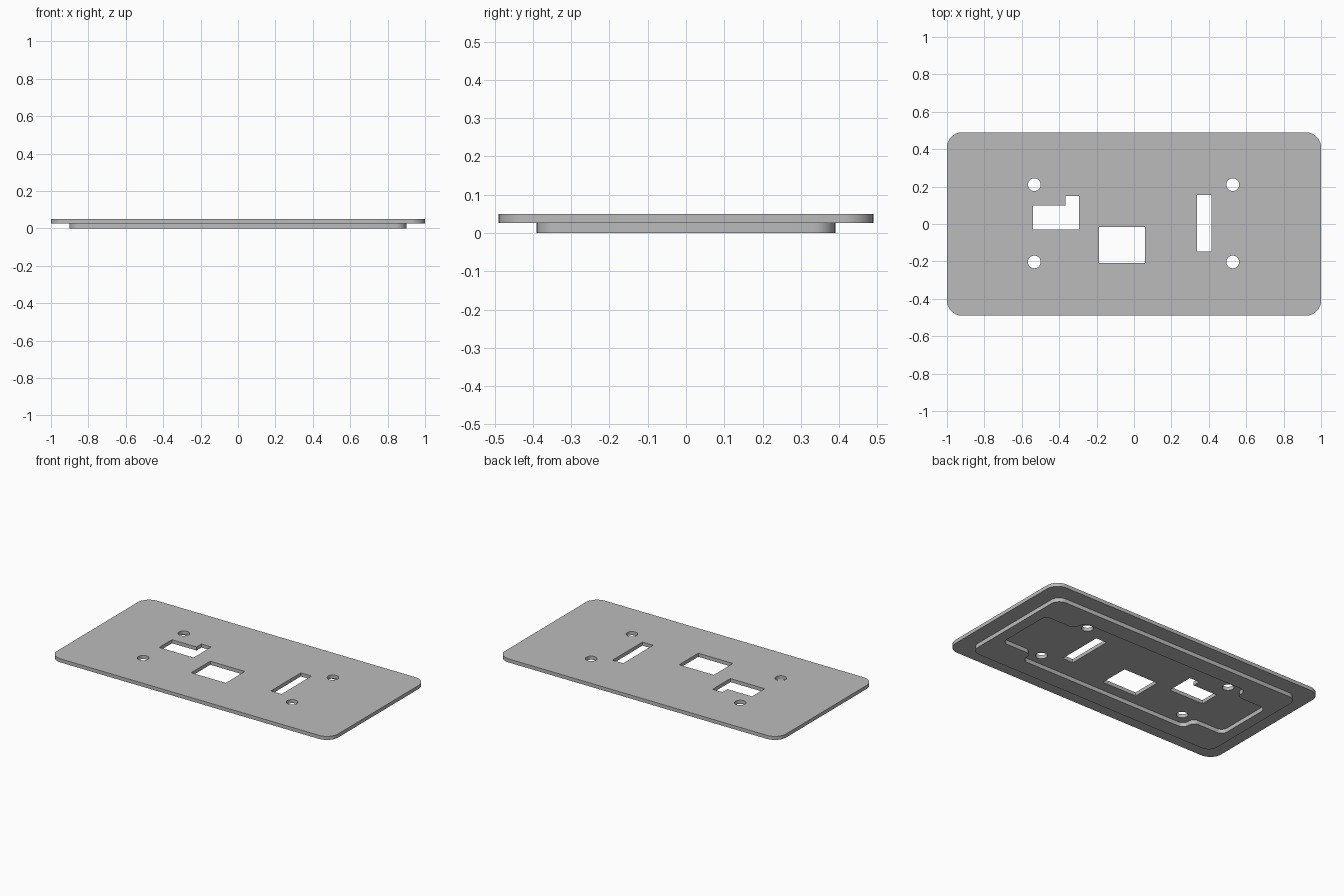
import bpy
import bmesh
from math import cos, sin, pi, radians
from mathutils import Vector

cube = bpy.data.objects.get("Cube")
if cube:
    bpy.data.objects.remove(cube, do_unlink=True)

STEP, TOP = 0.026, 0.049

grey = bpy.data.materials.new("plain_grey")
grey.use_nodes = True
colour = (0.5, 0.5, 0.5, 1)
grey.diffuse_color = colour
grey.node_tree.nodes["Principled BSDF"].inputs["Base Color"].default_value = colour


def rect(x0, x1, y0, y1):
    return [(x0, y0), (x1, y0), (x1, y1), (x0, y1)]


def circle(x, y, r, n=32):
    return [(x + r * cos(2 * pi * i / n), y + r * sin(2 * pi * i / n)) for i in range(n)]


def rounded(points, r, n=8):
    """Round every right-angled corner of an outline."""
    pts = [Vector(p) for p in points]
    out = []
    for i, p in enumerate(pts):
        a = (pts[i - 1] - p).normalized()
        b = (pts[(i + 1) % len(pts)] - p).normalized()
        for k in range(n + 1):
            t = pi / 2 * k / n
            out.append(p + r * (a + b) - r * (cos(t) * b + sin(t) * a))
    return out


def sheet(name, outlines, z0, z1):
    """Solid sheet from an outer outline and hole outlines."""
    curve = bpy.data.curves.new(name + "_outline", 'CURVE')
    curve.dimensions = '2D'
    curve.fill_mode = 'BOTH'
    curve.extrude = (z1 - z0) / 2
    for outline in outlines:
        spline = curve.splines.new('POLY')
        spline.points.add(len(outline) - 1)
        for point, (x, y) in zip(spline.points, outline):
            point.co = (x, y, 0, 1)
        spline.use_cyclic_u = True
    temp = bpy.data.objects.new(name + "_outline", curve)
    bpy.context.collection.objects.link(temp)
    bpy.context.view_layer.update()
    mesh = bpy.data.meshes.new_from_object(
        temp.evaluated_get(bpy.context.evaluated_depsgraph_get()))
    bpy.data.objects.remove(temp, do_unlink=True)
    bpy.data.curves.remove(curve)

    # Weld the caps to the walls and lift into place
    bm = bmesh.new()
    bm.from_mesh(mesh)
    bmesh.ops.remove_doubles(bm, verts=bm.verts, dist=1e-5)
    bmesh.ops.translate(bm, verts=bm.verts, vec=(0, 0, (z0 + z1) / 2))
    bmesh.ops.recalc_face_normals(bm, faces=bm.faces)
    bm.to_mesh(mesh)
    bm.free()
    mesh.name = name
    mesh.materials.clear()
    mesh.materials.append(grey)
    obj = bpy.data.objects.new(name, mesh)
    bpy.context.collection.objects.link(obj)
    bpy.ops.object.select_all(action='DESELECT')
    obj.select_set(True)
    bpy.context.view_layer.objects.active = obj
    bpy.ops.object.shade_smooth_by_angle(angle=radians(30))
    return obj


# Face plate with connector openings and four screw holes
notched_opening = [(-0.54, -0.03), (-0.295, -0.03), (-0.295, 0.15),
                   (-0.365, 0.15), (-0.365, 0.10), (-0.54, 0.10)]
screw_holes = [circle(x, y, 0.034) for x in (-0.533, 0.528) for y in (-0.203, 0.21)]
sheet("face_plate",
      [rounded(rect(-1, 1, -0.49, 0.49), 0.08),
       notched_opening,
       rect(-0.187, 0.059, -0.209, -0.015),
       rect(0.338, 0.414, -0.148, 0.156)] + screw_holes,
      STEP, TOP)

# Raised rim underneath, around a recess that widens in the middle
LONG, MID, NARROW, WIDE = 0.83, 0.61, 0.195, 0.28
recess = [(MID, -NARROW), (LONG, -NARROW), (LONG, NARROW), (MID, NARROW), (MID, WIDE)]
recess += [(-MID, WIDE)] + [(-x, -y) for x, y in recess[:4]] + [(-MID, -WIDE), (MID, -WIDE)]
sheet("back_rim",
      [rounded(rect(-0.9, 0.9, -0.39, 0.39), 0.06), rounded(recess, 0.04)],
      0, STEP)
